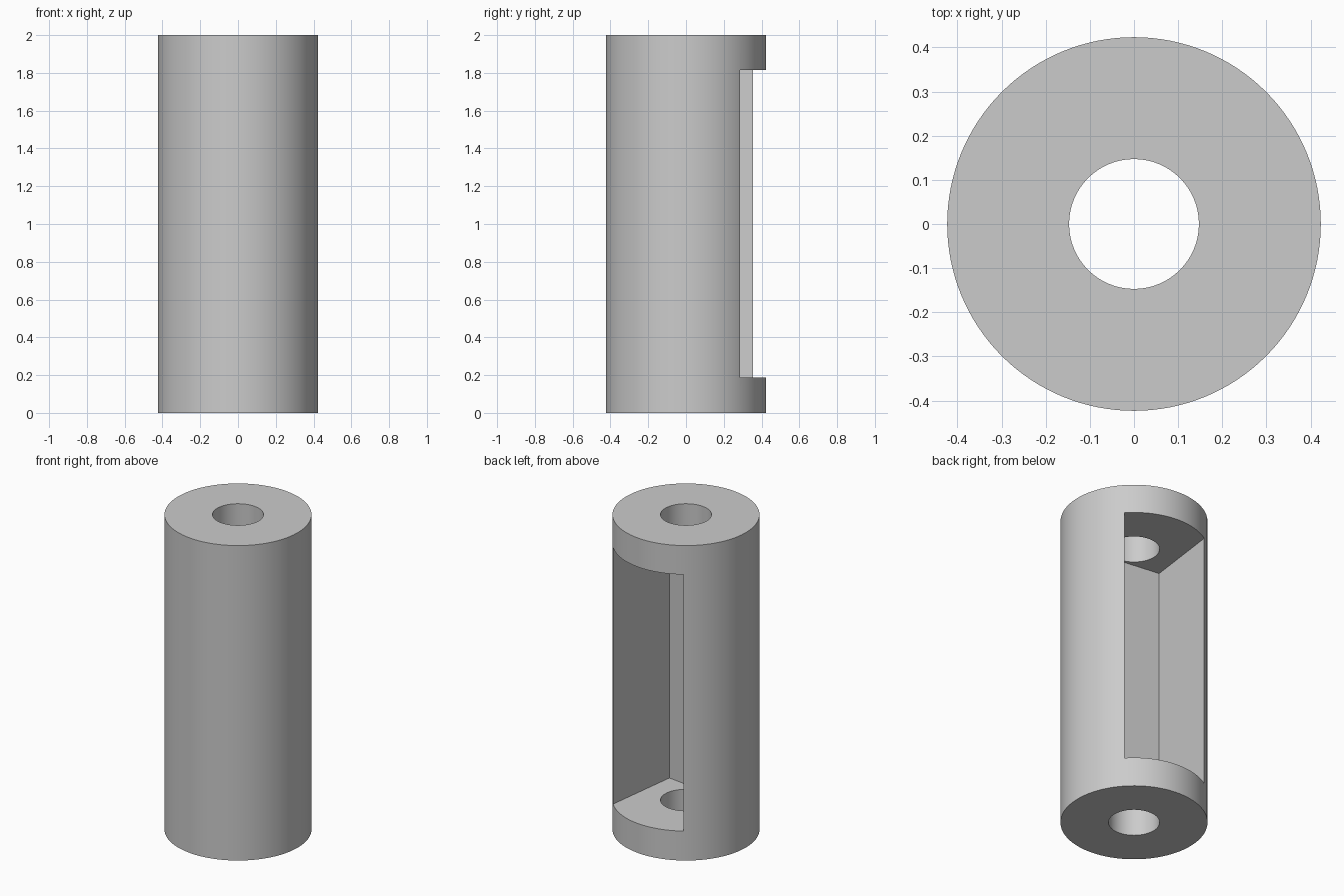
import bpy
import math

RADIUS, HEIGHT, BORE = 0.423, 2.0, 0.147
POCKET_Z = (0.187, 1.816)
POCKET_HALF_WIDTH = 0.273
POCKET_DEPTH = 0.158          # how far the pocket runs past the axis
POCKET_TURN = math.radians(-7.35)

cube = bpy.data.objects.get("Cube")
if cube:
    bpy.data.objects.remove(cube, do_unlink=True)

# Plain grey material
grey = bpy.data.materials.new("plain grey")
grey.use_nodes = True
colour = (0.6, 0.6, 0.6, 1)
grey.diffuse_color = colour
bsdf = next(n for n in grey.node_tree.nodes if n.type == 'BSDF_PRINCIPLED')
bsdf.inputs["Base Color"].default_value = colour


def cylinder(name, radius, height, sides):
    bpy.ops.mesh.primitive_cylinder_add(vertices=sides, radius=radius, depth=height,
                                        location=(0, 0, HEIGHT / 2))
    obj = bpy.context.object
    obj.name = name
    obj.data.materials.append(grey)
    return obj


def cut(body, cutter):
    mod = body.modifiers.new("cut", 'BOOLEAN')
    mod.operation = 'DIFFERENCE'
    mod.solver = 'EXACT'
    mod.object = cutter
    bpy.ops.object.select_all(action='DESELECT')
    bpy.context.view_layer.objects.active = body
    body.select_set(True)
    bpy.ops.object.modifier_apply(modifier=mod.name)
    bpy.data.objects.remove(cutter, do_unlink=True)


# Solid body
body = cylinder("slotted_sleeve", RADIUS, HEIGHT, 128)

# Bore through both ends
cut(body, cylinder("bore_cutter", BORE, HEIGHT + 0.2, 64))

# Flat-walled pocket, open at the back and turned slightly about the axis
low, high = POCKET_Z
reach = 1.0
middle = (reach - POCKET_DEPTH) / 2
bpy.ops.mesh.primitive_cube_add(
    size=1, rotation=(0, 0, POCKET_TURN),
    location=(-math.sin(POCKET_TURN) * middle, math.cos(POCKET_TURN) * middle,
              (low + high) / 2))
pocket = bpy.context.object
pocket.name = "pocket_cutter"
pocket.scale = (2 * POCKET_HALF_WIDTH, reach + POCKET_DEPTH, high - low)
pocket.data.materials.append(grey)
bpy.context.view_layer.update()
cut(body, pocket)

# Smooth round walls, crisp edges
bpy.ops.object.select_all(action='DESELECT')
body.select_set(True)
bpy.context.view_layer.objects.active = body
bpy.ops.object.shade_smooth_by_angle(angle=math.radians(30))
